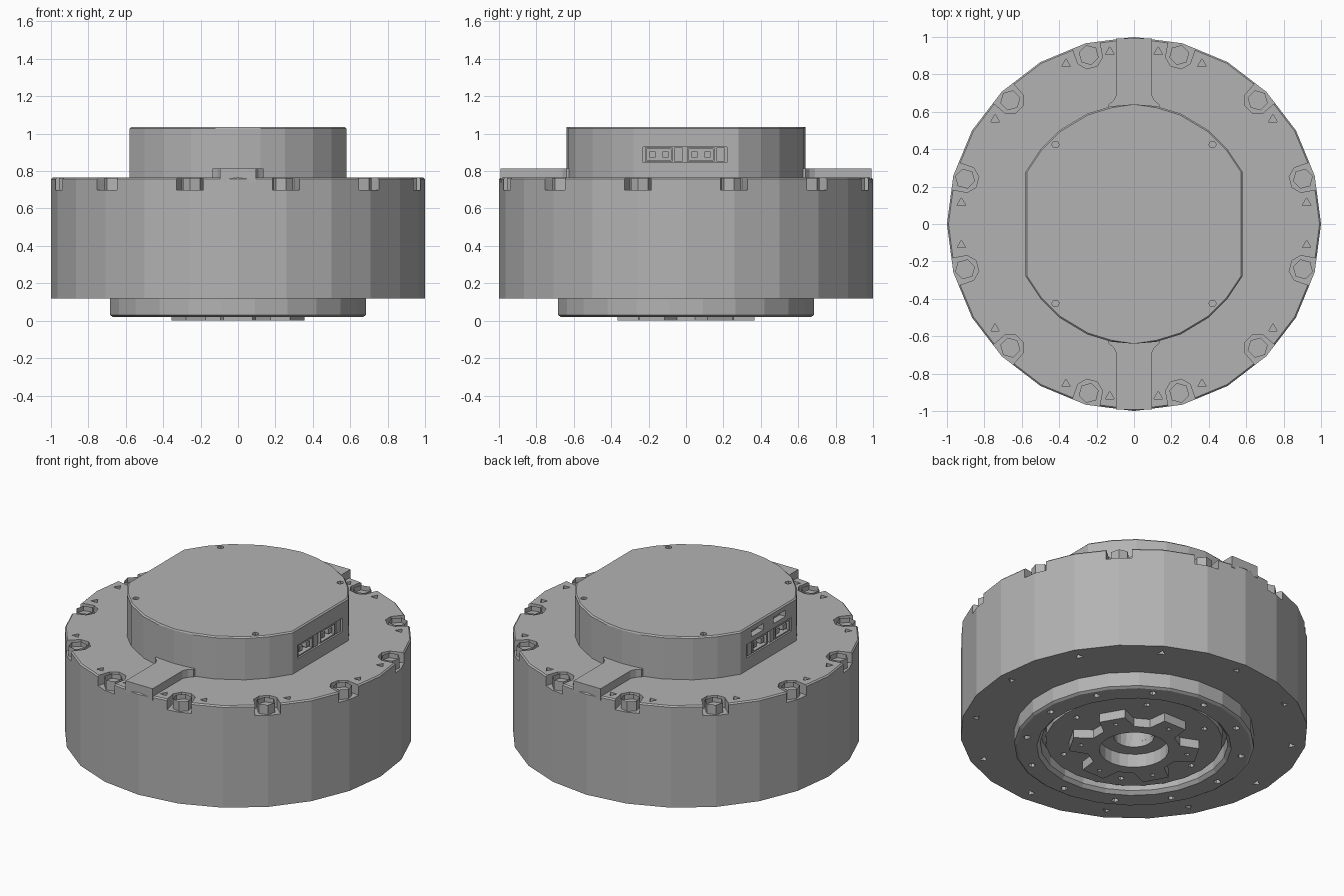
import bpy, bmesh
from math import sin, cos, pi, radians
from mathutils import Matrix, Vector

if "Cube" in bpy.data.objects:
    bpy.data.objects.remove(bpy.data.objects["Cube"])

grey = bpy.data.materials.new("machined grey")
grey.use_nodes = True
grey.diffuse_color = (0.45, 0.45, 0.45, 1)
grey.node_tree.nodes["Principled BSDF"].inputs["Base Color"].default_value = grey.diffuse_color


def polar(r, deg):
    return (r * cos(radians(deg)), r * sin(radians(deg)))


def circle(r, sides, turn=0, centre=(0, 0)):
    pts = [polar(r, turn + 360 * i / sides) for i in range(sides)]
    return [(x + centre[0], y + centre[1]) for x, y in pts]


def add_prism(bm, pts, z0, z1, matrix=Matrix()):
    low = [bm.verts.new(matrix @ Vector((x, y, z0))) for x, y in pts]
    high = [bm.verts.new(matrix @ Vector((x, y, z1))) for x, y in pts]
    bm.faces.new(low[::-1])
    top = bm.faces.new(high)
    for i in range(len(pts)):
        j = (i + 1) % len(pts)
        bm.faces.new((low[i], low[j], high[j], high[i]))
    return top


def add_box(bm, x, y, z):
    add_prism(bm, [(x[0], y[0]), (x[1], y[0]), (x[1], y[1]), (x[0], y[1])], z[0], z[1])


def finish(bm, name):
    bmesh.ops.recalc_face_normals(bm, faces=bm.faces)
    mesh = bpy.data.meshes.new(name)
    bm.to_mesh(mesh)
    bm.free()
    mesh.materials.append(grey)
    ob = bpy.data.objects.new(name, mesh)
    bpy.context.collection.objects.link(ob)
    return ob


def prism(name, pts, z0, z1, bevel=0):
    bm = bmesh.new()
    top = add_prism(bm, pts, z0, z1)
    if bevel:
        bmesh.ops.bevel(bm, geom=list(top.edges), offset=bevel, segments=1, affect='EDGES')
    return finish(bm, name)


def lathe(name, profile, sides, turn=0):
    """Turn a closed (radius, z) outline about the z axis."""
    bm = bmesh.new()
    loops = []
    for k in range(sides):
        c, s = polar(1, turn + 360 * k / sides)
        loops.append([bm.verts.new((r * c, r * s, z)) for r, z in profile])
    for k in range(sides):
        a, b = loops[k], loops[(k + 1) % sides]
        for i in range(len(profile)):
            j = (i + 1) % len(profile)
            bm.faces.new((a[i], b[i], b[j], a[j]))
    bmesh.ops.remove_doubles(bm, verts=bm.verts, dist=1e-5)
    return finish(bm, name)


def cut(target, bm, name):
    cutter = finish(bm, name)
    cutter.hide_render = True
    cutter.hide_viewport = True
    cutter.display_type = 'WIRE'
    mod = target.modifiers.new(name, 'BOOLEAN')
    mod.operation, mod.solver, mod.object = 'DIFFERENCE', 'EXACT', cutter


BOLTS = [15 + 30 * i for i in range(12)]
BOLT_R = 0.935

# Main housing with slightly broken rims
housing = prism("housing", circle(1, 24), 0.12, 0.765, 0.008)

# Bolt pockets open to the rim, small pin holes and the shaft bore
pockets = bmesh.new()
outline = [(-0.068, -0.03), (-0.03, -0.068), (0.12, -0.08),
           (0.12, 0.08), (-0.03, 0.068), (-0.068, 0.03)]
for a in BOLTS:
    place = Matrix.Rotation(radians(a), 4, 'Z') @ Matrix.Translation((BOLT_R, 0, 0))
    add_prism(pockets, outline, 0.70, 0.85, place)
for a in (7, 37, 67, 82):
    for turn in (a, -a, 180 - a, 180 + a):
        add_prism(pockets, circle(0.027, 3, 90, polar(0.93, turn)), 0.72, 0.85)
for a in range(0, 360, 30):
    add_prism(pockets, circle(0.025, 3, a, polar(0.92, a)), 0.05, 0.17)
add_prism(pockets, circle(0.115, 20), 0.0, 0.32)
cut(housing, pockets, "housing_cutter")

# Hex bolts with a socket
bm = bmesh.new()
for a in BOLTS:
    place = Matrix.Rotation(radians(a), 4, 'Z') @ Matrix.Translation((BOLT_R, 0, 0))
    head = add_prism(bm, circle(0.055, 6), 0.69, 0.762, place)
    bmesh.ops.inset_individual(bm, faces=[head], thickness=0.024)
    bmesh.ops.translate(bm, verts=head.verts, vec=(0, 0, -0.03))
finish(bm, "bolts")

# Raised bridges from the cap to the rim, flared at the inner end
half = [(0.135, 0.60), (0.135, 0.64), (0.11, 0.66), (0.095, 0.69), (0.095, 0.992)]
for name, side in (("front_bridge", -1), ("back_bridge", 1)):
    pts = [(x, side * y) for x, y in half] + [(-x, side * y) for x, y in half[::-1]]
    prism(name, pts, 0.74, 0.815)

# Electronics cap: round with two flat sides
arc = [(0.58, 0.28), (0.50, 0.40), (0.40, 0.50), (0.25, 0.59), (0.12, 0.63)]
quarter = arc + [(0, 0.64)]
upper = quarter + [(-x, y) for x, y in arc[::-1]]
cap = prism("cap", upper + [(-x, -y) for x, y in upper], 0.74, 1.035, 0.008)
sockets = bmesh.new()
for sx in (-1, 1):
    x = sorted((sx * 0.53, sx * 0.70))
    add_box(sockets, x, (-0.23, 0.22), (0.845, 0.93))
    for sy in (-1, 1):
        add_prism(sockets, circle(0.02, 6, 0, (sx * 0.42, sy * 0.425)), 1.0, 1.1)
for y in (-0.11, 0.11):
    add_box(sockets, (-0.70, -0.54), (y - 0.06, y + 0.06), (0.96, 1.0))
cut(cap, sockets, "cap_cutter")

# Paired connectors in each flat side: a two-pin shell and a narrow slot block
bm = bmesh.new()
for sx in (-1, 1):
    out = sorted((sx * 0.52, sx * 0.575))
    pin = sorted((sx * 0.52, sx * 0.568))
    for y in (-0.22, 0.005):
        for z in (0.85, 0.918):
            add_box(bm, out, (y, y + 0.148), (z, z + 0.008))
        for yy in (y, y + 0.14):
            add_box(bm, out, (yy, yy + 0.008), (0.858, 0.918))
        for yy in (y + 0.04, y + 0.11):
            add_box(bm, pin, (yy - 0.016, yy + 0.016), (0.872, 0.904))
        add_box(bm, out, (y + 0.158, y + 0.2), (0.85, 0.926))
finish(bm, "connectors")

# Output bearing ring on the underside
ring = lathe("bearing_ring", [(0.54, 0.125), (0.54, 0.04), (0.56, 0.02), (0.675, 0.02),
                              (0.69, 0.03), (0.69, 0.125)], 24, 7.5)
holes = bmesh.new()
for a in range(0, 360, 30):
    add_prism(holes, circle(0.02, 6, a, polar(0.625, a)), -0.05, 0.07)
cut(ring, holes, "ring_cutter")

# Output hub with counterbore and screw holes
hub = lathe("output_hub", [(0.115, 0.125), (0.115, 0.085), (0.20, 0.085), (0.20, 0.055),
                           (0.51, 0.055), (0.51, 0.125)], 24)
holes = bmesh.new()
for a in range(0, 360, 60):
    add_prism(holes, circle(0.018, 6, a, polar(0.43, a)), 0.0, 0.09)
cut(hub, holes, "hub_cutter")

# Six-toothed drive boss
star = []
for a in range(30, 390, 60):
    star += [polar(0.27, a - 20), polar(0.375, a - 12), polar(0.375, a + 12), polar(0.27, a + 20)]
boss = prism("drive_boss", star, 0.0, 0.06)
bore = bmesh.new()
add_prism(bore, circle(0.20, 24), -0.05, 0.1)
for a in range(0, 360, 60):
    add_prism(bore, circle(0.014, 6, a, polar(0.31, a + 30)), -0.05, 0.03)
cut(boss, bore, "boss_cutter")
